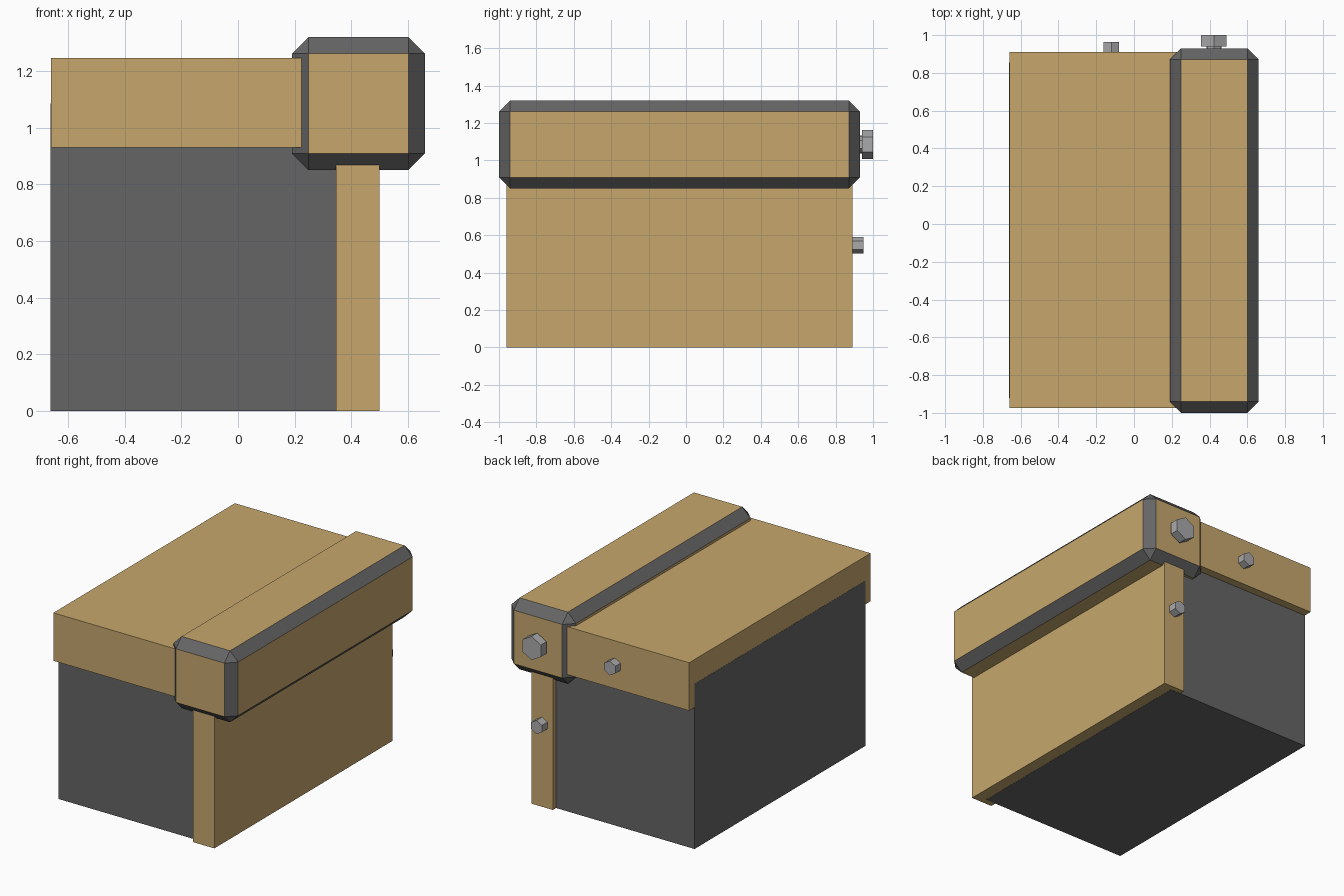
import bpy
import bmesh
from math import pi
from mathutils import Matrix

cube = bpy.data.objects.get("Cube")
if cube:
    bpy.data.objects.remove(cube, do_unlink=True)


def material(name, r, g, b):
    mat = bpy.data.materials.new(name)
    mat.use_nodes = True
    mat.diffuse_color = (r, g, b, 1)
    mat.node_tree.nodes["Principled BSDF"].inputs["Base Color"].default_value = (r, g, b, 1)
    return mat


wood = material("tan wood", 0.57, 0.39, 0.155)
stone = material("dark grey", 0.133, 0.13, 0.13)
steel = material("light grey steel", 0.40, 0.40, 0.41)


def finish(name, bm, *mats):
    mesh = bpy.data.meshes.new(name)
    bm.to_mesh(mesh)
    bm.free()
    for mat in mats:
        mesh.materials.append(mat)
    obj = bpy.data.objects.new(name, mesh)
    bpy.context.collection.objects.link(obj)
    return obj


def box_mesh(low, high):
    bm = bmesh.new()
    size = [h - l for l, h in zip(low, high)]
    centre = [(h + l) / 2 for l, h in zip(low, high)]
    bmesh.ops.create_cube(bm, matrix=Matrix.Translation(centre) @ Matrix.Diagonal((*size, 1)))
    return bm


def prism_along_y(name, x, z, y0, y1, radius, mat, sides=6):
    # hexagonal prism with a corner pointing up
    bm = bmesh.new()
    place = Matrix.Translation((x, (y0 + y1) / 2, z)) @ Matrix.Rotation(pi / 2, 4, "X")
    bmesh.ops.create_cone(bm, cap_ends=True, segments=sides, radius1=radius,
                          radius2=radius, depth=y1 - y0, matrix=place)
    return finish(name, bm, mat)


# Solid core, reaching halfway into the planks around it
finish("core_block", box_mesh((-0.661, -0.92, 0), (0.42, 0.855, 1.085)), stone)

# Planks on the top and the side
finish("top_plank", box_mesh((-0.66, -0.975, 0.93), (0.42, 0.91, 1.245)), wood)
finish("side_plank", box_mesh((0.345, -0.96, 0.001), (0.50, 0.89, 1.085)), wood)

# Corner beam: wooden faces, dark chamfers
bm = box_mesh((0.19, -1.0, 0.85), (0.66, 0.93, 1.32))
bmesh.ops.bevel(bm, geom=bm.edges[:], offset=0.059, segments=1, affect="EDGES")
bm.normal_update()
for face in bm.faces:
    flat = max(abs(c) for c in face.normal) > 0.95
    face.material_index = 0 if flat else 1
finish("corner_beam", bm, wood, stone)

# Bolts on the back
prism_along_y("beam_bolt_shank", 0.423, 1.085, 0.90, 0.945, 0.043, steel)
prism_along_y("beam_bolt_head", 0.423, 1.085, 0.941, 1.0, 0.078, steel)
prism_along_y("top_plank_bolt", -0.12, 1.085, 0.88, 0.963, 0.047, steel)
prism_along_y("side_plank_bolt", 0.423, 0.546, 0.86, 0.948, 0.045, steel)
